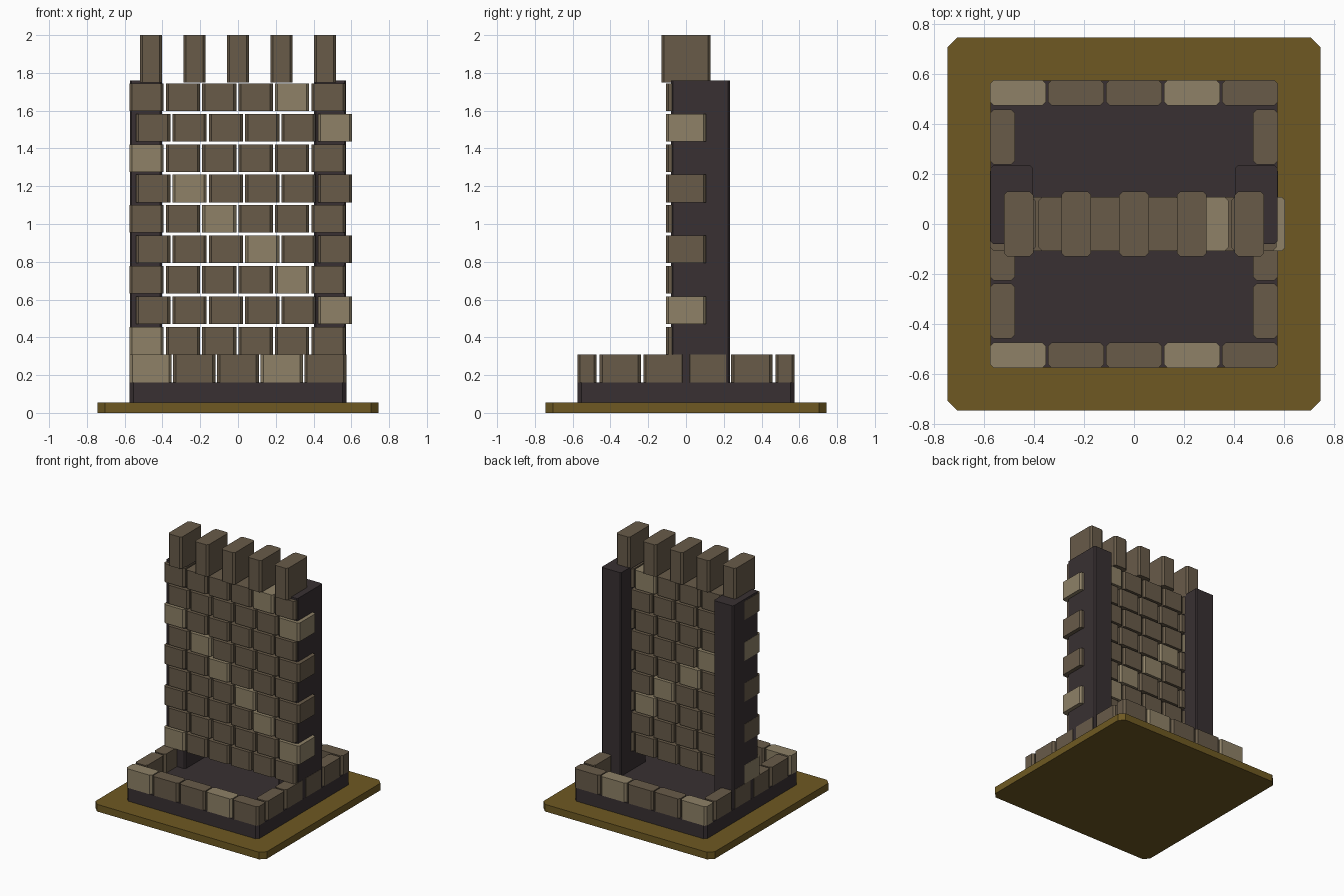
import bpy, bmesh

if "Cube" in bpy.data.objects:
    bpy.data.objects.remove(bpy.data.objects["Cube"])


def material(name, rgb):
    m = bpy.data.materials.new(name)
    lin = [((c / 255 + 0.055) / 1.055) ** 2.4 for c in rgb]
    m.diffuse_color = (*lin, 1)
    m.use_nodes = True
    m.node_tree.nodes["Principled BSDF"].inputs["Base Color"].default_value = m.diffuse_color
    return m


STONE = material("brown stone", (104, 91, 73))
PALE = material("pale stone", (142, 129, 103))
DARK = material("dark mortar", (56, 48, 50))
EARTH = material("olive earth", (110, 89, 34))


def block(name, x, y, z, c, mat):
    """Box from (min, max) ranges with its four upright edges chamfered by c."""
    (x0, x1), (y0, y1), (z0, z1) = x, y, z
    outline = [(x0 + c, y0), (x1 - c, y0), (x1, y0 + c), (x1, y1 - c),
               (x1 - c, y1), (x0 + c, y1), (x0, y1 - c), (x0, y0 + c)]
    bm = bmesh.new()
    base = bm.faces.new([bm.verts.new((px, py, z0)) for px, py in outline])
    top = bmesh.ops.extrude_face_region(bm, geom=[base])
    verts = [v for v in top["geom"] if isinstance(v, bmesh.types.BMVert)]
    bmesh.ops.translate(bm, vec=(0, 0, z1 - z0), verts=verts)
    bmesh.ops.recalc_face_normals(bm, faces=bm.faces)
    me = bpy.data.meshes.new(name)
    bm.to_mesh(me)
    bm.free()
    me.materials.append(mat)
    ob = bpy.data.objects.new(name, me)
    bpy.context.collection.objects.link(ob)


def span(centre, half):
    return (centre - half, centre + half)


# Ground slab and dark plinth
block("ground_slab", span(0, 0.745), span(0, 0.745), (0, 0.056), 0.04, EARTH)
block("plinth", span(0, 0.574), span(0, 0.574), (0.056, 0.16), 0.02, DARK)

# Two dark side pillars
for side, label in ((-1, "left"), (1, "right")):
    block(f"{label}_pillar", span(side * 0.488, 0.085), (-0.08, 0.233),
          (0.16, 1.76), 0.01, DARK)

# Low kerb of stones around the plinth
for side, label in ((-1, "front"), (1, "back")):
    for i in range(5):
        block(f"{label}_kerb_stone_{i}", span((i - 2) * 0.2315, 0.1115),
              span(side * 0.524, 0.051), (0.16, 0.31), 0.015,
              PALE if i % 3 == 0 else STONE)
for side, label in ((-1, "left"), (1, "right")):
    for i in range(4):
        block(f"{label}_kerb_stone_{i}", span(side * 0.525, 0.05),
              span((i - 1.5) * 0.232, 0.11), (0.16, 0.31), 0.015, STONE)

# Brick wall: nine staggered courses with a diagonal of pale bricks
for row in range(9):
    z0 = 0.31 + row * 0.161
    for i in range(6):
        x = -0.484 + i * 0.1925 + (row % 2) * 0.035
        block(f"wall_brick_{row}_{i}", span(x, 0.0905), span(0, 0.107),
              (z0, z0 + 0.146), 0.014,
              PALE if (row + i) % 6 == 0 else STONE)

# Battlements on top
for i in range(5):
    block(f"battlement_{i}", span((i - 2) * 0.2305, 0.059), span(0, 0.13),
          (1.75, 2.0), 0.014, STONE)
